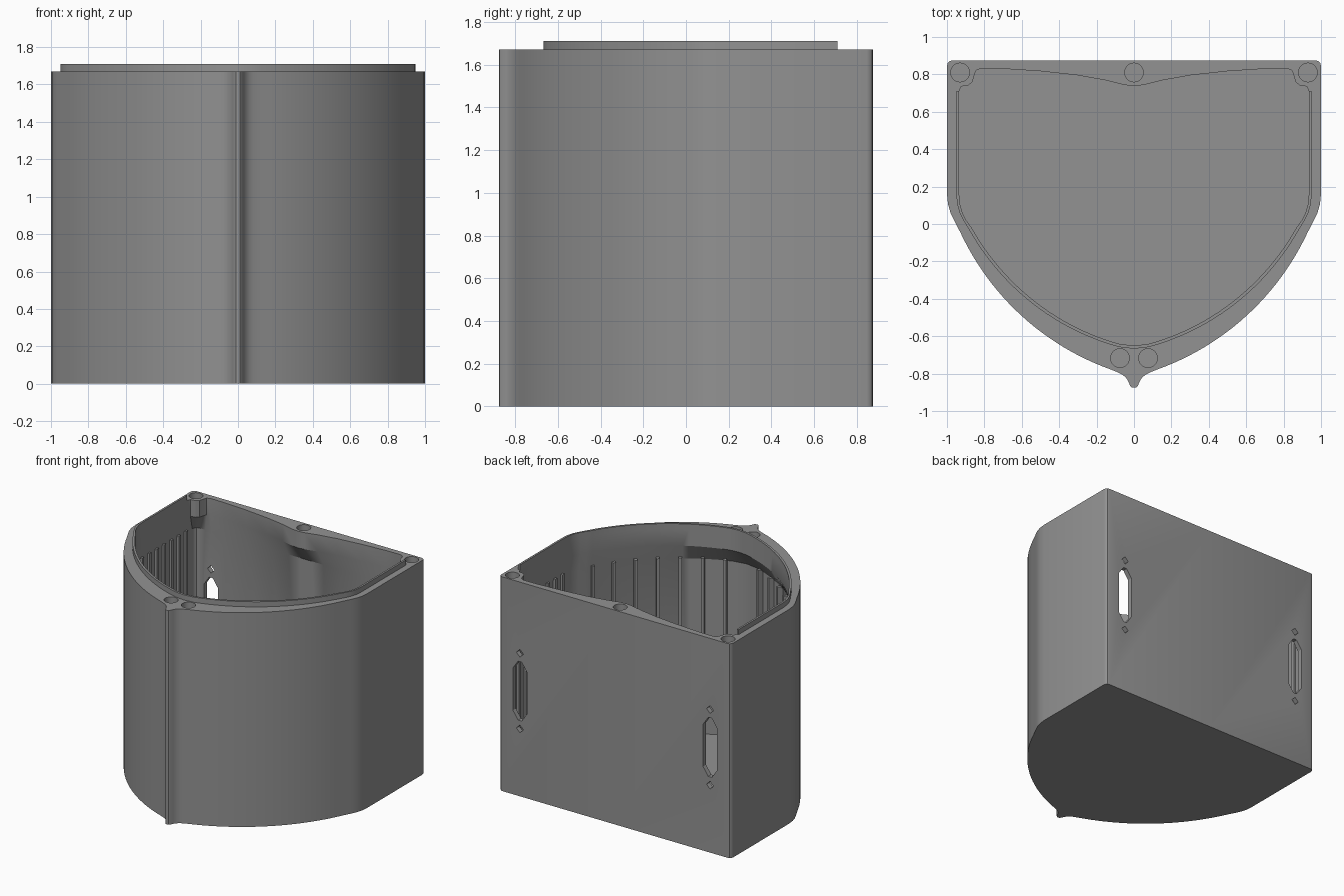
import bpy, bmesh
from math import cos, sin, radians, pi

if "Cube" in bpy.data.objects:
    bpy.data.objects.remove(bpy.data.objects["Cube"])

FLOOR, TAPER_LOW, TAPER_HIGH, TOP, LIP_TOP = 0.045, 1.41, 1.54, 1.67, 1.71
CX, CY = -0.35, 0.55            # centre of the right-hand front arc
A0, A1, STEPS = -70.4, -25.0, 24

grey = bpy.data.materials.new("grey_plastic")
grey.diffuse_color = (0.29, 0.29, 0.29, 1)
grey.use_nodes = True
grey.node_tree.nodes["Principled BSDF"].inputs["Base Color"].default_value = grey.diffuse_color


def arc_point(r, t):
    a = radians(A0 + (A1 - A0) * t)
    return (CX + r * cos(a), CY + r * sin(a))


def arc(r0, r1):
    return [arc_point(r0 + (r1 - r0) * i / STEPS, i / STEPS) for i in range(STEPS + 1)]


def mirrored(half):
    """Close a right half, listed front to back, with its mirror image."""
    return half + [(-x, y) for x, y in reversed(half) if x > 1e-6]


def finish(bm, name):
    bmesh.ops.recalc_face_normals(bm, faces=bm.faces)
    me = bpy.data.meshes.new(name)
    bm.to_mesh(me)
    bm.free()
    me.materials.append(grey)
    ob = bpy.data.objects.new(name, me)
    bpy.context.collection.objects.link(ob)
    return ob


def add_loft(bm, rings, along_y=False):
    """Join matching outlines at successive heights into a closed solid."""
    loops = []
    for pts, h in rings:
        loops.append([bm.verts.new((x, h, y) if along_y else (x, y, h)) for x, y in pts])
    n = len(loops[0])
    for low, high in zip(loops, loops[1:]):
        for i in range(n):
            j = (i + 1) % n
            bm.faces.new((low[i], low[j], high[j], high[i]))
    bm.faces.new(loops[0][::-1])
    bm.faces.new(loops[-1])


def select_only(ob):
    bpy.ops.object.select_all(action='DESELECT')
    ob.select_set(True)
    bpy.context.view_layer.objects.active = ob


def smooth(ob):
    select_only(ob)
    bpy.ops.object.shade_smooth_by_angle(angle=radians(28))


def cut(target, cutter):
    select_only(target)
    mod = target.modifiers.new("cut", 'BOOLEAN')
    mod.operation, mod.solver, mod.object = 'DIFFERENCE', 'EXACT', cutter
    bpy.ops.object.modifier_apply(modifier=mod.name)
    bpy.data.objects.remove(cutter)


# Shield-shaped outer body with a small keel at the front
outer = ([(0, -0.875), (0.012, -0.873), (0.021, -0.864), (0.03, -0.842), (0.043, -0.822),
          (0.06, -0.807), (0.08, -0.796)]
         + arc(1.41, 1.41)
         + [(0.962, 0.02), (0.981, 0.06), (0.994, 0.105), (1, 0.16), (1, 0.845),
            (0.996, 0.86), (0.986, 0.871), (0.97, 0.875), (0, 0.875)])
bm = bmesh.new()
add_loft(bm, [(mirrored(outer), 0), (mirrored(outer), TOP)])
body = finish(bm, "housing")

# Cavity: thin walls below, tapering in to a thicker rim with screw corners
opening_front = ([(0, -0.65)] + arc(1.265, 1.345)
                 + [(0.897, 0.02), (0.917, 0.06), (0.93, 0.105), (0.935, 0.16), (0.935, 0.71)])
opening = opening_front + [(0.925, 0.735), (0.885, 0.742), (0.863, 0.76), (0.856, 0.79),
                           (0.845, 0.82), (0.82, 0.832), (0.70, 0.83), (0.5, 0.817),
                           (0.3, 0.795), (0.15, 0.768), (0.05, 0.743), (0, 0.738)]
wall = ([(0, -0.75)] + arc(1.36, 1.36)
        + [(0.915, 0.02), (0.936, 0.06), (0.95, 0.105), (0.955, 0.16), (0.955, 0.71),
           (0.955, 0.80), (0.95, 0.82), (0.94, 0.832), (0.92, 0.838), (0.87, 0.838),
           (0.82, 0.838), (0.70, 0.838), (0.5, 0.838), (0.3, 0.838), (0.15, 0.838),
           (0.05, 0.838), (0, 0.838)])
bm = bmesh.new()
add_loft(bm, [(mirrored(wall), FLOOR), (mirrored(wall), TAPER_LOW),
              (mirrored(opening), TAPER_HIGH), (mirrored(opening), 1.8)])
cut(body, finish(bm, "cavity_cutter"))

# Screw holes in the rim
bm = bmesh.new()
for x, y in [(-0.93, 0.81), (0.93, 0.81), (0, 0.81), (-0.075, -0.717), (0.075, -0.717)]:
    ring = [(x + 0.05 * cos(i * pi / 16), y + 0.05 * sin(i * pi / 16)) for i in range(32)]
    add_loft(bm, [(ring, TAPER_HIGH + 0.01), (ring, 1.8)])
cut(body, finish(bm, "screw_hole_cutter"))

# Connector slots and their fixing holes through the back wall
bm = bmesh.new()
for x in (-0.82, 0.82):
    slot = [(x - 0.015, 0.59), (x + 0.015, 0.59), (x + 0.06, 0.655), (x + 0.06, 0.985),
            (x + 0.015, 1.05), (x - 0.015, 1.05), (x - 0.06, 0.985), (x - 0.06, 0.655)]
    add_loft(bm, [(slot, 0.8), (slot, 0.95)], along_y=True)
    for z in (0.525, 1.115):
        diamond = [(x, z - 0.03), (x + 0.03, z), (x, z + 0.03), (x - 0.03, z)]
        add_loft(bm, [(diamond, 0.8), (diamond, 0.95)], along_y=True)
cut(body, finish(bm, "connector_cutter"))
smooth(body)

# Raised locating lip around the front and sides of the opening
lip_outer = ([(0, -0.667)] + arc(1.282, 1.362)
             + [(0.912, 0.02), (0.932, 0.06), (0.945, 0.105), (0.95, 0.16), (0.95, 0.71)])


def open_strip(half):
    return [(-x, y) for x, y in reversed(half) if x > 1e-6] + half


bm = bmesh.new()
strip = open_strip(lip_outer) + open_strip(opening_front)[::-1]
add_loft(bm, [(strip, TOP), (strip, LIP_TOP)])
smooth(finish(bm, "locating_lip"))

# Vertical guide ribs on the inner side and front walls
RIB_TOP = TAPER_LOW + 0.02
bm = bmesh.new()
for s in (-1, 1):
    for i in range(7):
        y = 0.17 + 0.09 * i
        rib = [(s * x, y + d) for x, d in
               [(0.965, -0.012), (0.965, 0.012), (0.936, 0.012), (0.936, -0.012)]]
        add_loft(bm, [(rib, FLOOR - 0.01), (rib, RIB_TOP)])
    for i in range(7):
        t = 0.05 + 0.15 * i
        inner = 1.36 - min(0.04, 0.094 - 0.08 * t)
        w = 0.011
        rib = [(s * x, y) for x, y in (arc_point(1.37, t - w), arc_point(1.37, t + w),
                                       arc_point(inner, t + w), arc_point(inner, t - w))]
        add_loft(bm, [(rib, FLOOR - 0.01), (rib, RIB_TOP)])
finish(bm, "guide_ribs")
